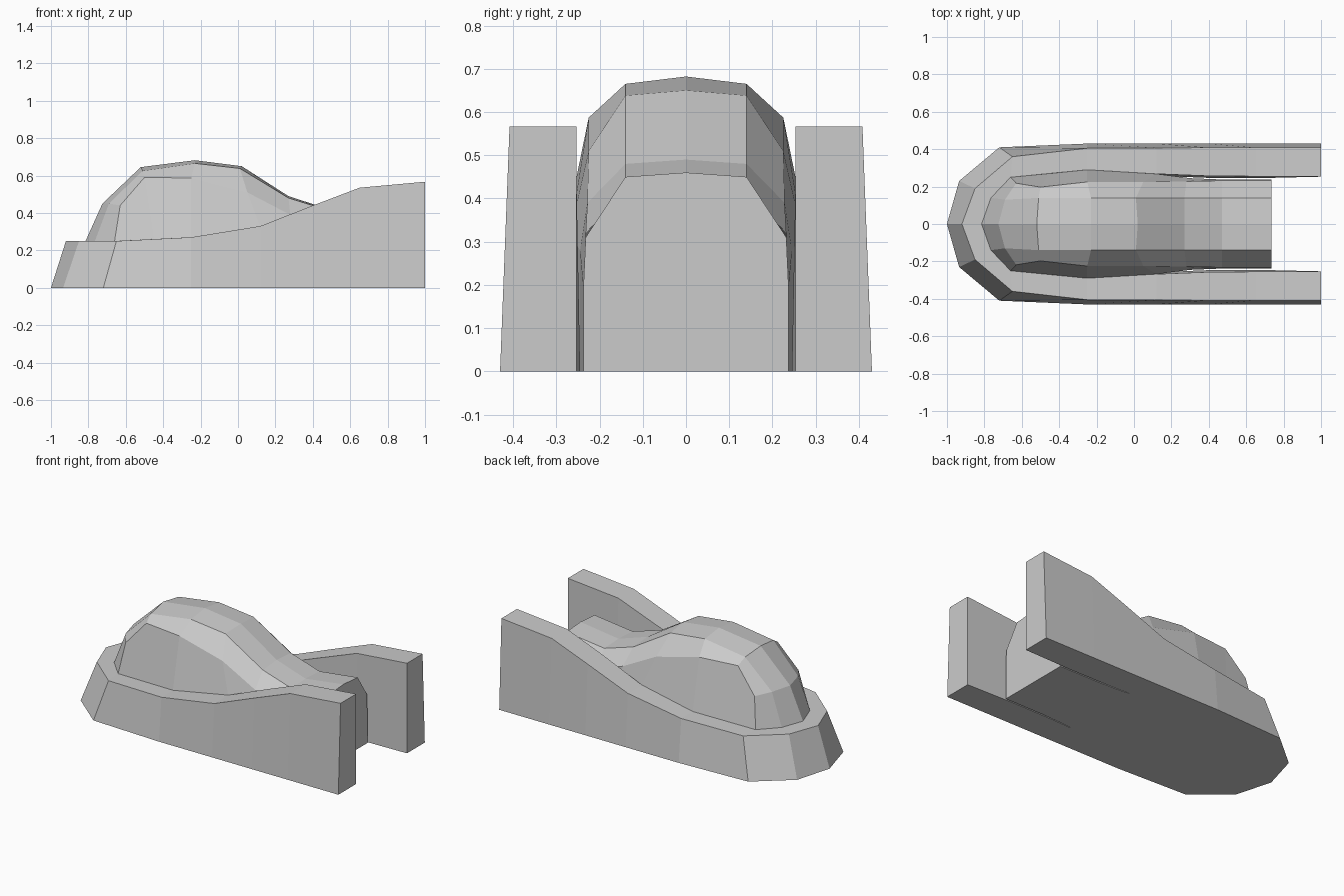
import bpy, bmesh


def loft_half(name, stations, extra_faces, closed):
    """Skin half cross-sections, add (station, point) n-gons, mirror across y = 0."""
    bm = bmesh.new()
    grid = [[bm.verts.new(p) for p in s] for s in stations]
    n = len(grid[0])
    for a, b in zip(grid, grid[1:]):
        for j in range(n if closed else n - 1):
            k = (j + 1) % n
            bm.faces.new((a[j], a[k], b[k], b[j]))
    for face in extra_faces:
        bm.faces.new([grid[i][j] for i, j in face])
    bmesh.ops.remove_doubles(bm, verts=bm.verts[:], dist=1e-4)
    bmesh.ops.mirror(bm, geom=bm.verts[:] + bm.edges[:] + bm.faces[:],
                     axis='Y', merge_dist=1e-4)
    bmesh.ops.remove_doubles(bm, verts=bm.verts[:], dist=1e-4)
    bmesh.ops.recalc_face_normals(bm, faces=bm.faces[:])
    mesh = bpy.data.meshes.new(name)
    bm.to_mesh(mesh)
    bm.free()
    obj = bpy.data.objects.new(name, mesh)
    bpy.context.collection.objects.link(obj)
    return obj


# U-shaped rim: outer foot x,y / outer top x,y / inner top x,y / top height
rim = [
    (-1.00, 0.00, -0.92, 0.00, -0.815, 0.00, 0.25),
    (-0.935, 0.23, -0.85, 0.19, -0.765, 0.14, 0.25),
    (-0.72, 0.41, -0.65, 0.36, -0.66, 0.25, 0.25),
    (-0.25, 0.43, -0.25, 0.405, -0.25, 0.29, 0.27),
    (0.12, 0.43, 0.12, 0.407, 0.12, 0.268, 0.33),
    (0.40, 0.43, 0.40, 0.408, 0.40, 0.257, 0.44),
    (0.65, 0.43, 0.65, 0.408, 0.65, 0.255, 0.535),
    (1.00, 0.43, 1.00, 0.408, 1.00, 0.253, 0.567),
]
rim_sections = [[(a, b, 0), (c, d, z), (e, f, z), (e, f * 0.96 if e < 0.9 else f, 0)]
                for a, b, c, d, e, f, z in rim]
last = len(rim) - 1
loft_half("rim", rim_sections, [[(last, j) for j in range(4)]], True)

# Domed body: centre, shoulder, side crease, then lower edge of each section
body = [
    [(-0.815, 0, 0.25), (-0.765, 0.14, 0.25), (-0.66, 0.25, 0.25), (-0.66, 0.25, 0.25)],
    [(-0.725, 0, 0.45), (-0.69, 0.13, 0.45), (-0.63, 0.218, 0.44), (-0.66, 0.25, 0.25)],
    [(-0.52, 0, 0.645), (-0.51, 0.14, 0.625), (-0.50, 0.197, 0.59), (-0.45, 0.27, 0.26)],
    [(-0.23, 0, 0.682), (-0.23, 0.14, 0.665), (-0.25, 0.225, 0.587), (-0.25, 0.29, 0.27)],
    [(0.02, 0, 0.65), (0.01, 0.14, 0.638), (0.05, 0.225, 0.51), (0.12, 0.268, 0.32)],
    [(0.27, 0, 0.49), (0.27, 0.14, 0.48), (0.28, 0.228, 0.39), (0.30, 0.245, 0.28)],
    [(0.47, 0, 0.425), (0.47, 0.14, 0.418), (0.47, 0.232, 0.32), (0.47, 0.238, 0.2)],
    [(0.735, 0, 0.46), (0.735, 0.14, 0.45), (0.735, 0.232, 0.31), (0.735, 0.237, 0.2)],
]
floor_ring = [(x, y, 0) for x, y, z in body[0]]
body_sections = [floor_ring + [floor_ring[-1]]]
body_sections += [s + [(s[3][0], s[3][1], 0)] for s in body]

# Tail wall and underside need a corner point on the centre line
for s in body_sections:
    s.append((s[4][0], 0, 0))
end = len(body_sections) - 1
tail = [(end, j) for j in range(6)]
under = [(0, 0), (0, 1), (0, 2)] + [(i, 4) for i in range(3, end + 1)] + [(end, 5)]

# Keep only the final centre point: the others fold onto the section floor point
for s in body_sections[:-1]:
    s[5] = s[4]
body_sections[-2][5] = body_sections[-2][4]
loft_half("body", body_sections, [tail, under], False)
